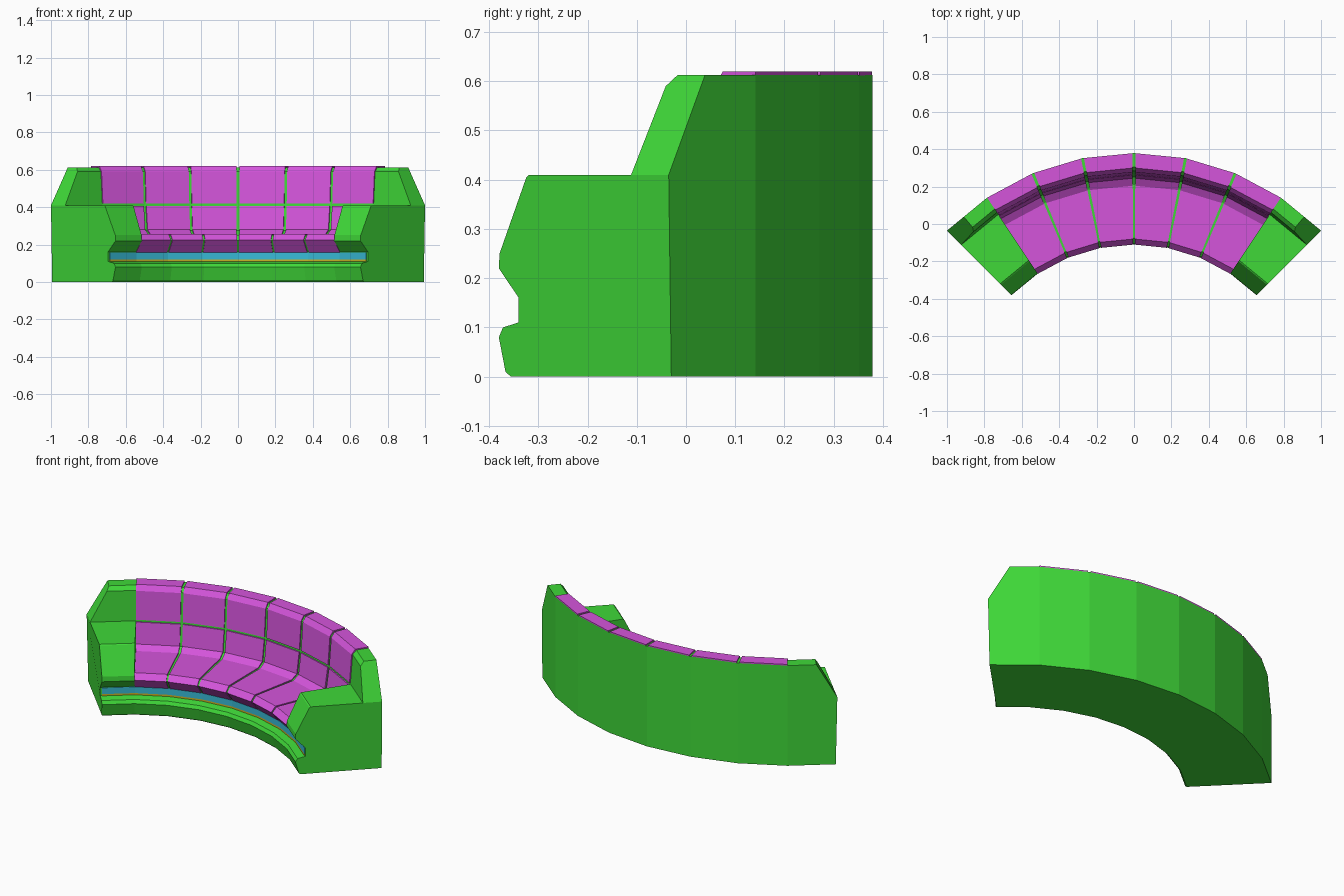
import bpy, bmesh, math

cube = bpy.data.objects.get("Cube")
if cube:
    bpy.data.objects.remove(cube, do_unlink=True)

CENTRE_Y = -1.035            # centre of the curve
STEP = math.radians(11.25)   # one seat segment


def material(name, rgb):
    m = bpy.data.materials.new(name)
    m.use_nodes = True
    m.diffuse_color = (*rgb, 1)
    m.node_tree.nodes["Principled BSDF"].inputs["Base Color"].default_value = (*rgb, 1)
    return m


green = material("green_shell", (0.05, 0.69, 0.04))
purple = material("purple_cushion", (0.66, 0.09, 0.71))
blue = material("blue_strip", (0.04, 0.50, 0.68))
yellow = material("yellow_strip", (0.61, 0.46, 0.02))


def place(r, z, t):
    """Point at radius r and height z, t segments from the middle, on straight chords."""
    i = math.floor(t)
    f = t - i
    x = math.sin(i * STEP) * (1 - f) + math.sin((i + 1) * STEP) * f
    y = math.cos(i * STEP) * (1 - f) + math.cos((i + 1) * STEP) * f
    return (r * x, CENTRE_Y + r * y, z)


def sweep(name, profile, stops, mat, taper=None, side=1):
    """Sweep a closed (radius, height) profile through the stops; taper pulls in the last one."""
    bm = bmesh.new()
    rings = []
    for k, t in enumerate(stops):
        ring = []
        for r, z in profile:
            cut = taper(z) if taper and k == len(stops) - 1 else 0
            x, y, h = place(r, z, t - cut)
            ring.append(bm.verts.new((side * x, y, h)))
        rings.append(ring)
    n = len(profile)
    for a, b in zip(rings, rings[1:]):
        for j in range(n):
            bm.faces.new((a[j], a[(j + 1) % n], b[(j + 1) % n], b[j]))
    bm.faces.new(rings[0])
    bm.faces.new(rings[-1])
    bmesh.ops.recalc_face_normals(bm, faces=bm.faces)
    mesh = bpy.data.meshes.new(name)
    bm.to_mesh(mesh)
    bm.free()
    mesh.materials.append(mat)
    obj = bpy.data.objects.new(name, mesh)
    bpy.context.collection.objects.link(obj)
    return obj


OUT = 1.414
plinth = [(OUT, 0), (0.955, 0), (0.945, 0.01), (0.926, 0.08), (0.938, 0.1),
          (0.983, 0.11), (0.983, 0.16)]
back_front = [(1.306, 0.41), (1.319, 0.59), (1.341, 0.613), (OUT, 0.613)]

# Shell behind and below the cushions
shell = plinth + [(0.932, 0.223), (0.959, 0.25), (1.243, 0.25), (1.287, 0.275)] + back_front
sweep("shell", shell, range(-3, 4), green)

# Arms, each with a sloping end of the backrest on top
arm = plinth + [(0.926, 0.22), (0.928, 0.25), (1.005, 0.405), (1.012, 0.41), (OUT, 0.41)]
back_end = back_front + [(OUT, 0.41)]
for side, label in ((1, "left"), (-1, "right")):
    sweep(label + "_arm", arm, (3, 4), green, lambda z: 0.03 if z == 0 else 0, side)
    sweep(label + "_back_end", back_end, (3, 4), green,
          lambda z: 0.42 * (z - 0.41) / 0.203, side)

# Cushions: separate panels with narrow gaps that show the shell
upper = [(OUT, 0.62), (1.335, 0.62), (1.313, 0.59), (1.3, 0.419),
         (1.306, 0.419), (1.319, 0.59), (1.341, 0.612), (OUT, 0.612)]
lower = [(1.298, 0.406), (1.28, 0.28), (1.24, 0.256), (0.955, 0.256), (0.925, 0.224),
         (0.98, 0.158), (0.99, 0.165), (0.94, 0.223), (0.96, 0.245), (1.243, 0.245),
         (1.29, 0.275), (1.306, 0.406)]
GAP = 0.028
for i in range(-3, 3):
    a = i + (GAP if i > -3 else 0)
    b = i + 1 - (GAP if i < 2 else 0)
    sweep(f"back_cushion_{i + 4}", upper, (a, b), purple)
    sweep(f"seat_cushion_{i + 4}", lower, (a, b), purple)

# Coloured strips in the recess under the seat
strip_stops = [-3.95, *range(-3, 4), 3.95]
for name, low, high, mat in (("blue_light_strip", 0.12, 0.158, blue),
                             ("yellow_trim_strip", 0.109, 0.12, yellow)):
    sweep(name, [(0.979, low), (0.979, high), (0.986, high), (0.986, low)], strip_stops, mat)
